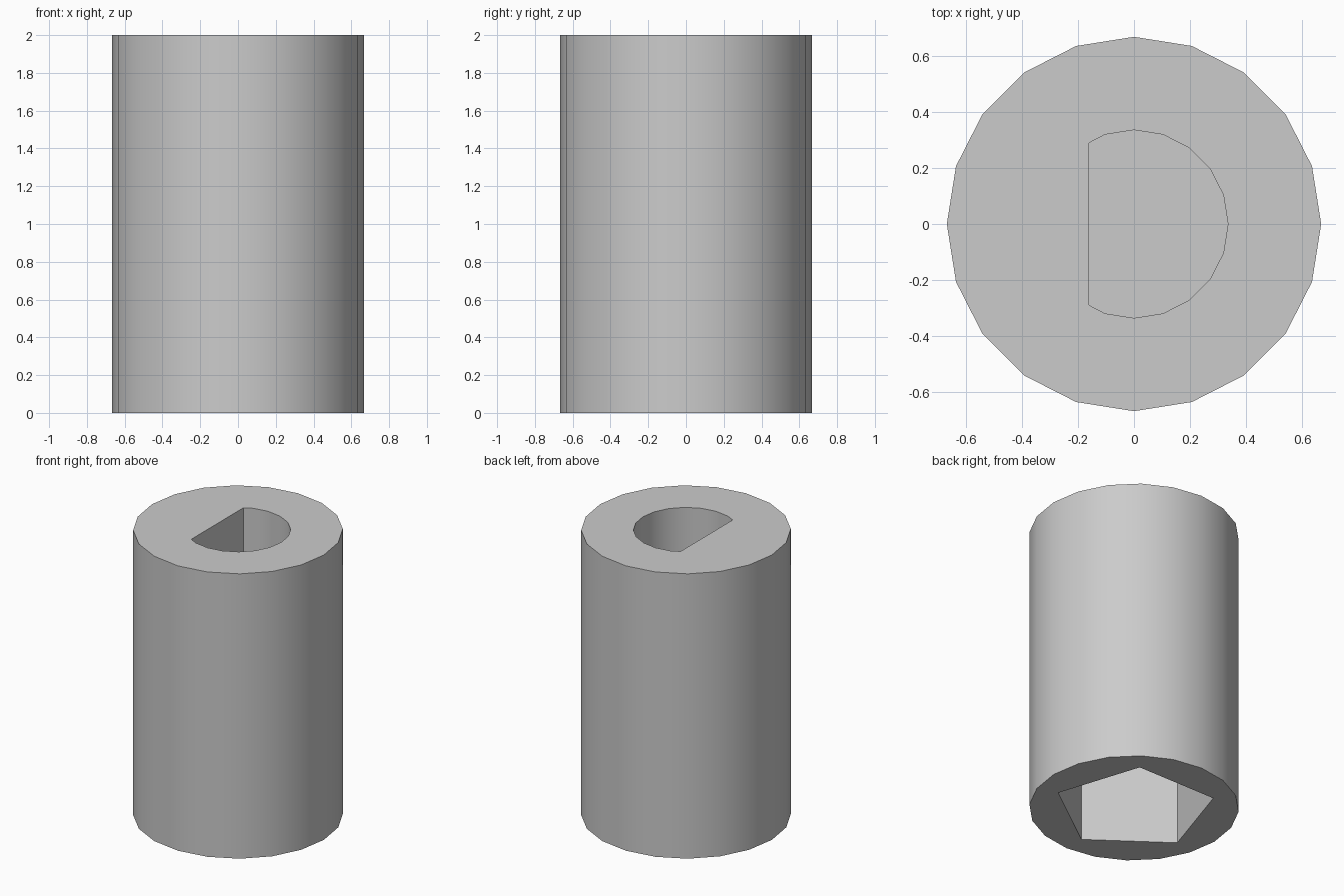
import bpy
import bmesh
from math import cos, sin, radians

cube = bpy.data.objects.get("Cube")
if cube:
    bpy.data.objects.remove(cube, do_unlink=True)

HEIGHT = 2.0
OUTER_RADIUS = 0.667
BORE_RADIUS = 0.335
SOCKET_RADIUS = 0.52
BORE_FLOOR = 1.1
SOCKET_FLOOR = 0.7


def arc(radius, start, step, count):
    """Points on a circle, counter-clockwise."""
    angles = [radians(start + step * i) for i in range(count)]
    return [(radius * cos(a), radius * sin(a)) for a in angles]


bm = bmesh.new()


def ring(points, z):
    return [bm.verts.new((x, y, z)) for x, y in points]


def walls(lower, upper):
    n = len(lower)
    for i in range(n):
        j = (i + 1) % n
        bm.faces.new((lower[i], lower[j], upper[j], upper[i]))


def rim(outer, inner):
    """Fill the flat end between two closed loops."""
    edges = []
    for loop in (outer, inner):
        edges += [bm.edges.get((v, loop[i - 1])) for i, v in enumerate(loop)]
    bmesh.ops.triangle_fill(bm, use_beauty=True, edges=edges)


# Outer sleeve
circle = arc(OUTER_RADIUS, 0, 18, 20)
bottom, top = ring(circle, 0), ring(circle, HEIGHT)
walls(bottom, top)

# D-shaped shaft bore in the top
d_profile = [(-0.16, -0.289)] + arc(BORE_RADIUS, -108, 18, 13) + [(-0.16, 0.289)]
bore_floor, bore_rim = ring(d_profile, BORE_FLOOR), ring(d_profile, HEIGHT)
walls(bore_floor, bore_rim)
bm.faces.new(bore_floor)
rim(top, bore_rim)

# Five-sided socket in the underside
pentagon = arc(SOCKET_RADIUS, -90, 72, 5)
socket_rim, socket_floor = ring(pentagon, 0), ring(pentagon, SOCKET_FLOOR)
walls(socket_rim, socket_floor)
bm.faces.new(socket_floor)
rim(bottom, socket_rim)

bmesh.ops.recalc_face_normals(bm, faces=bm.faces[:])
mesh = bpy.data.meshes.new("shaft_adapter")
bm.to_mesh(mesh)
bm.free()
adapter = bpy.data.objects.new("shaft_adapter", mesh)
bpy.context.collection.objects.link(adapter)

# Plain grey material
grey = bpy.data.materials.new("plain grey")
grey.use_nodes = True
colour = (0.6, 0.6, 0.6, 1)
grey.diffuse_color = colour
grey.node_tree.nodes["Principled BSDF"].inputs["Base Color"].default_value = colour
mesh.materials.append(grey)

# Smooth round walls, sharp ends and corners
bpy.ops.object.select_all(action="DESELECT")
adapter.select_set(True)
bpy.context.view_layer.objects.active = adapter
bpy.ops.object.shade_smooth_by_angle(angle=radians(30))
